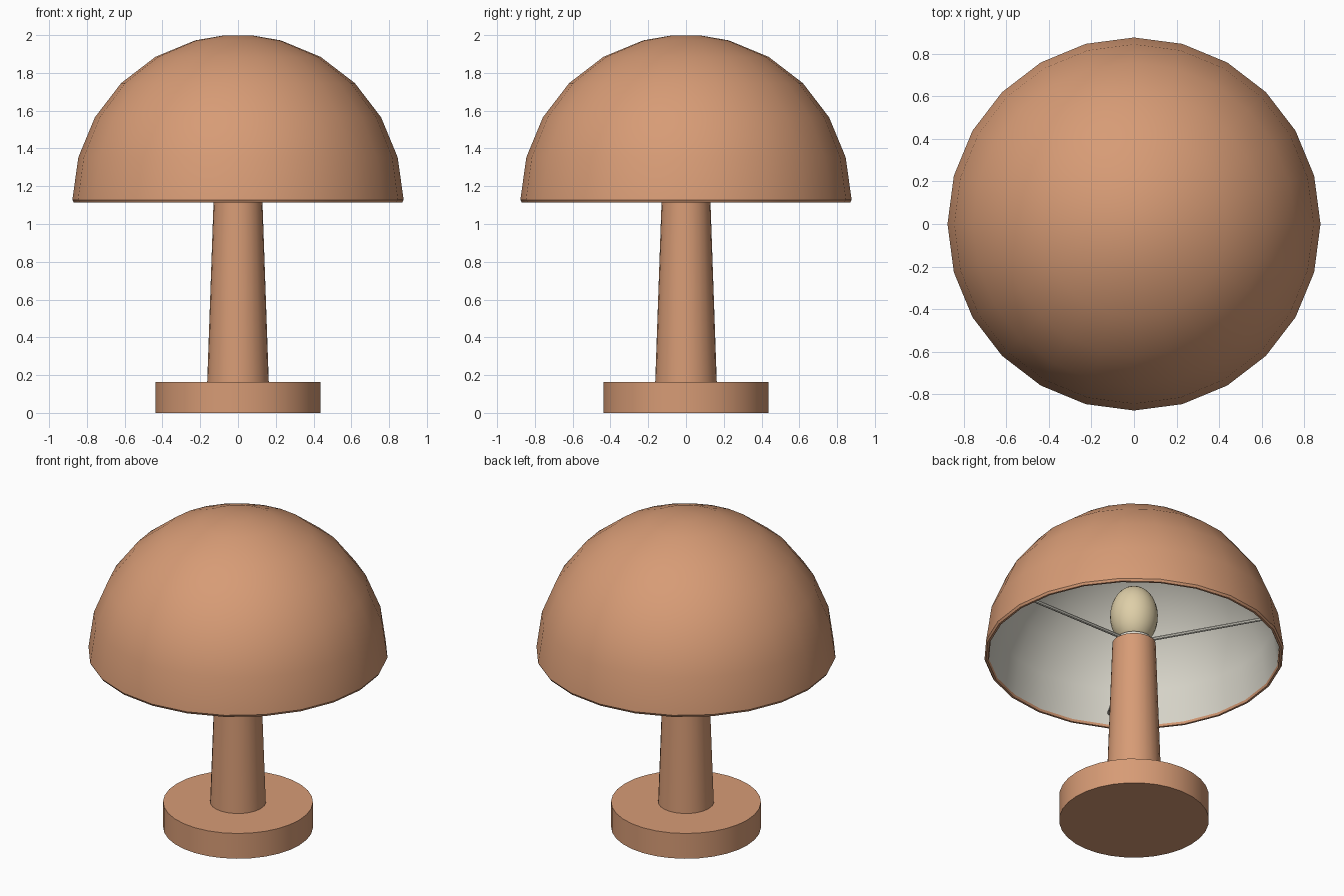
import bpy
import bmesh
from math import sin, cos, tau, radians
from mathutils import Vector

cube = bpy.data.objects.get("Cube")
if cube:
    bpy.data.objects.remove(cube, do_unlink=True)


def material(name, rgb):
    mat = bpy.data.materials.new(name)
    mat.use_nodes = True
    mat.diffuse_color = (*rgb, 1)
    mat.node_tree.nodes["Principled BSDF"].inputs["Base Color"].default_value = (*rgb, 1)
    return mat


terracotta = material("terracotta", (0.68, 0.33, 0.18))
off_white = material("off white", (0.70, 0.68, 0.60))
bulb_cream = material("bulb cream", (0.73, 0.62, 0.39))


def lathe(name, profile, mats, sides=24, inner_from=None):
    """Revolve (radius, z) points around z and cap both ends.
    Bands from index inner_from onward use the second material."""
    bm = bmesh.new()
    rings = [[bm.verts.new((r * cos(tau * i / sides), r * sin(tau * i / sides), z))
              for i in range(sides)] for r, z in profile]
    bm.faces.new(rings[0])
    last = bm.faces.new(rings[-1])
    for band, (a, b) in enumerate(zip(rings, rings[1:])):
        for i in range(sides):
            j = (i + 1) % sides
            face = bm.faces.new((a[i], a[j], b[j], b[i]))
            if inner_from is not None and band >= inner_from:
                face.material_index = 1
    if inner_from is not None:
        last.material_index = 1
    bmesh.ops.recalc_face_normals(bm, faces=bm.faces)
    mesh = bpy.data.meshes.new(name)
    bm.to_mesh(mesh)
    bm.free()
    for mat in mats:
        mesh.materials.append(mat)
    obj = bpy.data.objects.new(name, mesh)
    bpy.context.collection.objects.link(obj)
    smooth(obj)
    return obj


def smooth(obj):
    bpy.ops.object.select_all(action='DESELECT')
    obj.select_set(True)
    bpy.context.view_layer.objects.active = obj
    bpy.ops.object.shade_smooth_by_angle(angle=radians(35))


def arc(radius, centre_z, angles, stretch=1):
    return [(radius * cos(radians(a)), centre_z + radius * stretch * sin(radians(a)))
            for a in angles]


# Base and tapered stem
lathe("base", [(0.438, 0), (0.438, 0.163)], [terracotta], sides=32)
lathe("stem", [(0.163, 0.163), (0.127, 1.19)], [terracotta])

# Hollow dome shade: outside, rounded rim, pale inside
steps = [85.4, 75, 60, 45, 30, 15]
outer = arc(0.875, 1.127, steps)
rim = [(0.877, 1.128), (0.869, 1.114), (0.856, 1.114), (0.85, 1.128)]
inner = arc(0.85, 1.127, reversed(steps))
lathe("shade", outer + rim + inner, [terracotta, off_white],
      inner_from=len(outer) + len(rim) - 1)

# Socket collar and bulb
lathe("socket_collar", [(0.105, 1.185), (0.105, 1.215)], [off_white])
lathe("bulb", arc(0.14, 1.375, [-88 + 11 * i for i in range(17)], stretch=1.36), [bulb_cream])

# Three spokes that carry the shade
for n in range(3):
    angle = tau * n / 3
    spoke = lathe(f"shade_spoke_{n + 1}", [(0.011, 0.09), (0.011, 0.855)], [off_white], sides=8)
    spoke.rotation_euler = (0, radians(90), angle)
    spoke.location = Vector((0, 0, 1.2))
